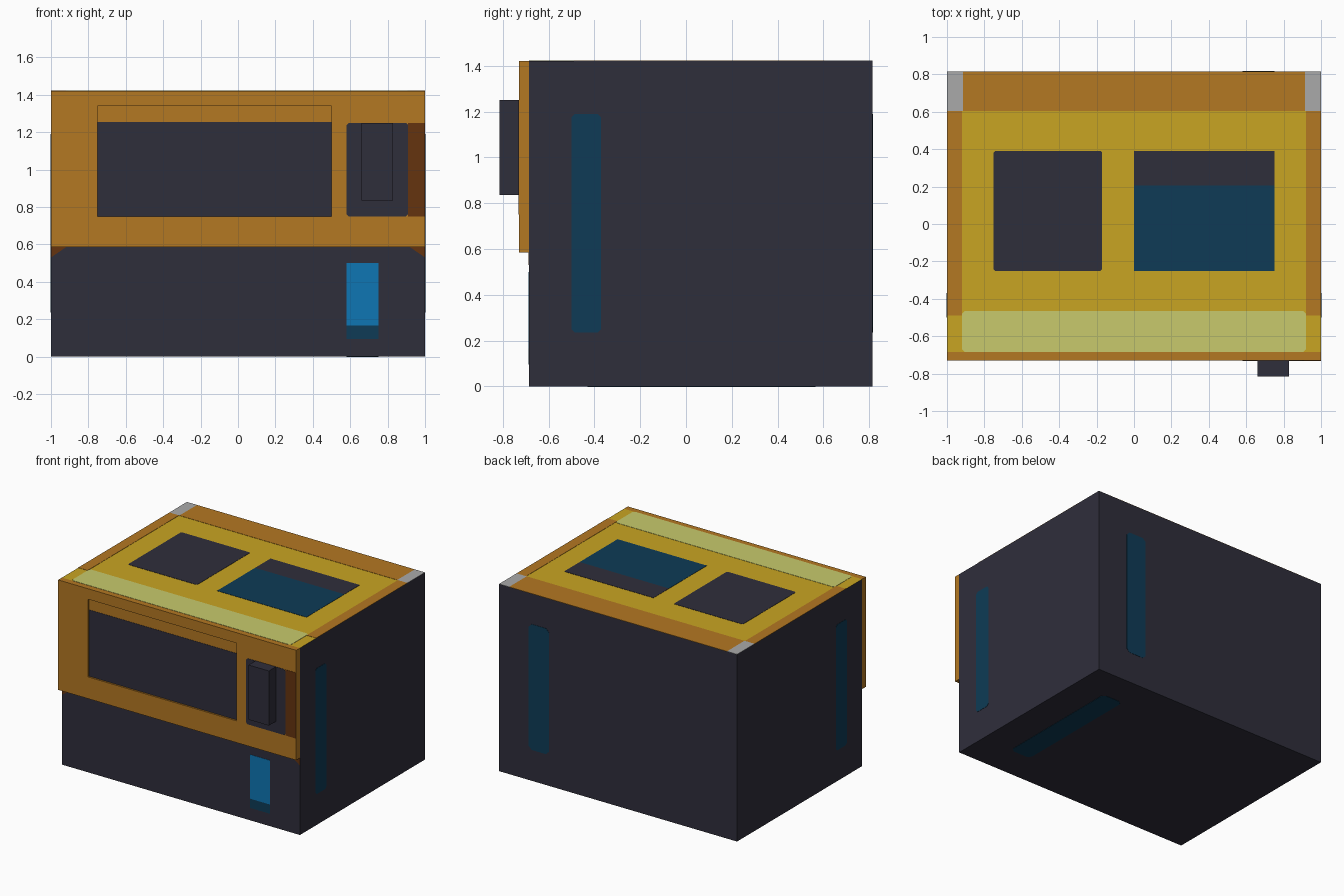
import bpy, bmesh
from mathutils import Vector

cube = bpy.data.objects.get("Cube")
if cube:
    bpy.data.objects.remove(cube, do_unlink=True)


def material(name, hex_code):
    srgb = [int(hex_code[i:i + 2], 16) / 255 for i in (0, 2, 4)]
    rgb = [c / 12.92 if c < 0.04045 else ((c + 0.055) / 1.055) ** 2.4 for c in srgb]
    mat = bpy.data.materials.new(name)
    mat.use_nodes = True
    mat.diffuse_color = (*rgb, 1)
    mat.node_tree.nodes["Principled BSDF"].inputs["Base Color"].default_value = (*rgb, 1)
    return mat


charcoal = material("charcoal", "2F2E3B")
orange = material("orange", "B47822")
brown = material("dark brown", "65340F")
blue = material("bright blue", "0E76B4")
teal = material("deep teal", "0E3B56")
yellow = material("yellow", "C9A522")
pale = material("pale lime", "C8CA6C")
grey = material("grey", "AAAAAA")

LEFT, RIGHT = -1.0, 1.0
FRONT, BACK = -0.685, 0.815
PANEL, TOP = -0.73, 1.42
THICK = 0.002


def finish(name, bm, *mats):
    bmesh.ops.recalc_face_normals(bm, faces=bm.faces)
    mesh = bpy.data.meshes.new(name)
    bm.to_mesh(mesh)
    bm.free()
    for mat in mats:
        mesh.materials.append(mat)
    obj = bpy.data.objects.new(name, mesh)
    bpy.context.collection.objects.link(obj)
    return obj


def box_mesh(low, high):
    bm = bmesh.new()
    bmesh.ops.create_cube(bm, size=1)
    for v in bm.verts:
        v.co = [a + (b - a) * (c + 0.5) for a, b, c in zip(low, high, v.co)]
    return bm


def plate(name, mat, axis, side, level, outline):
    """Thin prism lying on the plane where the given axis equals level."""
    bm = bmesh.new()
    verts = []
    for u, v in outline:
        co = [u, v]
        co.insert(axis, level)
        verts.append(bm.verts.new(co))
    face = bm.faces.new(verts)
    out = bmesh.ops.extrude_face_region(bm, geom=[face])["geom"]
    shift = Vector((0, 0, 0))
    shift[axis] = side * THICK
    bmesh.ops.translate(bm, vec=shift, verts=[g for g in out if isinstance(g, bmesh.types.BMVert)])
    return finish(name, bm, mat)


def rect(u0, u1, v0, v1, cut=0.0):
    """Rectangle outline, with clipped corners when cut is given."""
    if not cut:
        return [(u0, v0), (u1, v0), (u1, v1), (u0, v1)]
    return [(u0 + cut, v0), (u1 - cut, v0), (u1, v0 + cut), (u1, v1 - cut),
            (u1 - cut, v1), (u0 + cut, v1), (u0, v1 - cut), (u0, v0 + cut)]


# Main body with a yellow top
body = box_mesh((LEFT, FRONT, 0), (RIGHT, BACK, TOP))
body.normal_update()
for f in body.faces:
    f.material_index = int(f.normal.z > 0.5)
finish("body", body, charcoal, yellow)

# Front panel with a shallow window recess
panel = box_mesh((LEFT, PANEL, 0.585), (RIGHT, FRONT, TOP))
for axis, level in ((0, -0.75), (0, 0.5), (2, 0.75), (2, 1.34)):
    point, normal = Vector(), Vector()
    point[axis], normal[axis] = level, 1
    bmesh.ops.bisect_plane(panel, geom=panel.verts[:] + panel.edges[:] + panel.faces[:],
                           plane_co=point, plane_no=normal)
panel.normal_update()
RECESS = 0.015
for f in panel.faces[:]:
    c = f.calc_center_median()
    if f.normal.y < -0.5 and -0.75 < c.x < 0.5 and 0.75 < c.z < 1.34:
        bmesh.ops.inset_region(panel, faces=[f], thickness=0, depth=-RECESS)
        break
finish("front_panel", panel, orange)
plate("window", charcoal, 1, -1, PANEL + RECESS, rect(-0.75, 0.5, 0.75, 1.255))

# Handle and its backing
plate("handle_backing", charcoal, 1, -1, PANEL, rect(0.58, 0.91, 0.75, 1.25, 0.012))
plate("handle_side_patch", brown, 1, -1, PANEL, rect(0.91, RIGHT, 0.75, 1.25))
finish("handle", box_mesh((0.66, -0.815, 0.835), (0.83, PANEL, 1.25)), charcoal)

# Lower front lamp
plate("front_lamp", blue, 1, -1, FRONT, rect(0.58, 0.75, 0.165, 0.5))
plate("front_lamp_base", teal, 1, -1, FRONT, rect(0.58, 0.75, 0.095, 0.165))

# Long teal strips on the sides, back and underside
for name, side in (("left", 1), ("right", -1)):
    plate(name + "_strip", teal, 0, side, side, rect(-0.5, -0.37, 0.235, 1.19, 0.015))
plate("back_strip", teal, 1, 1, BACK, rect(0.58, 0.75, 0.235, 1.19, 0.025))
plate("bottom_strip", teal, 2, 1, 0, rect(0.58, 0.75, -0.43, 0.565, 0.025)).location.z = -THICK

# Mirrored corner patches and top borders
for name, s in (("left", 1), ("right", -1)):
    plate(name + "_front_corner", brown, 1, -1, FRONT,
          [(s, 0.53), (s, 0.585), (s * 0.92, 0.585)])
    plate(name + "_top_border", orange, 2, 1, TOP, rect(s * 0.92, s, -0.49, 0.605))
    plate(name + "_top_corner", grey, 2, 1, TOP, rect(s * 0.915, s, 0.605, BACK))

# Painted top areas
plate("back_top_border", orange, 2, 1, TOP, rect(-0.915, 0.915, 0.605, BACK))
plate("front_top_band", pale, 2, 1, TOP, rect(-0.92, 0.92, FRONT, -0.465, 0.015))
plate("top_square", charcoal, 2, 1, TOP, rect(-0.75, -0.17, -0.25, 0.39, 0.008))
plate("top_screen", teal, 2, 1, TOP, rect(0, 0.75, -0.25, 0.205))
plate("top_screen_header", charcoal, 2, 1, TOP, rect(0, 0.75, 0.205, 0.39))
